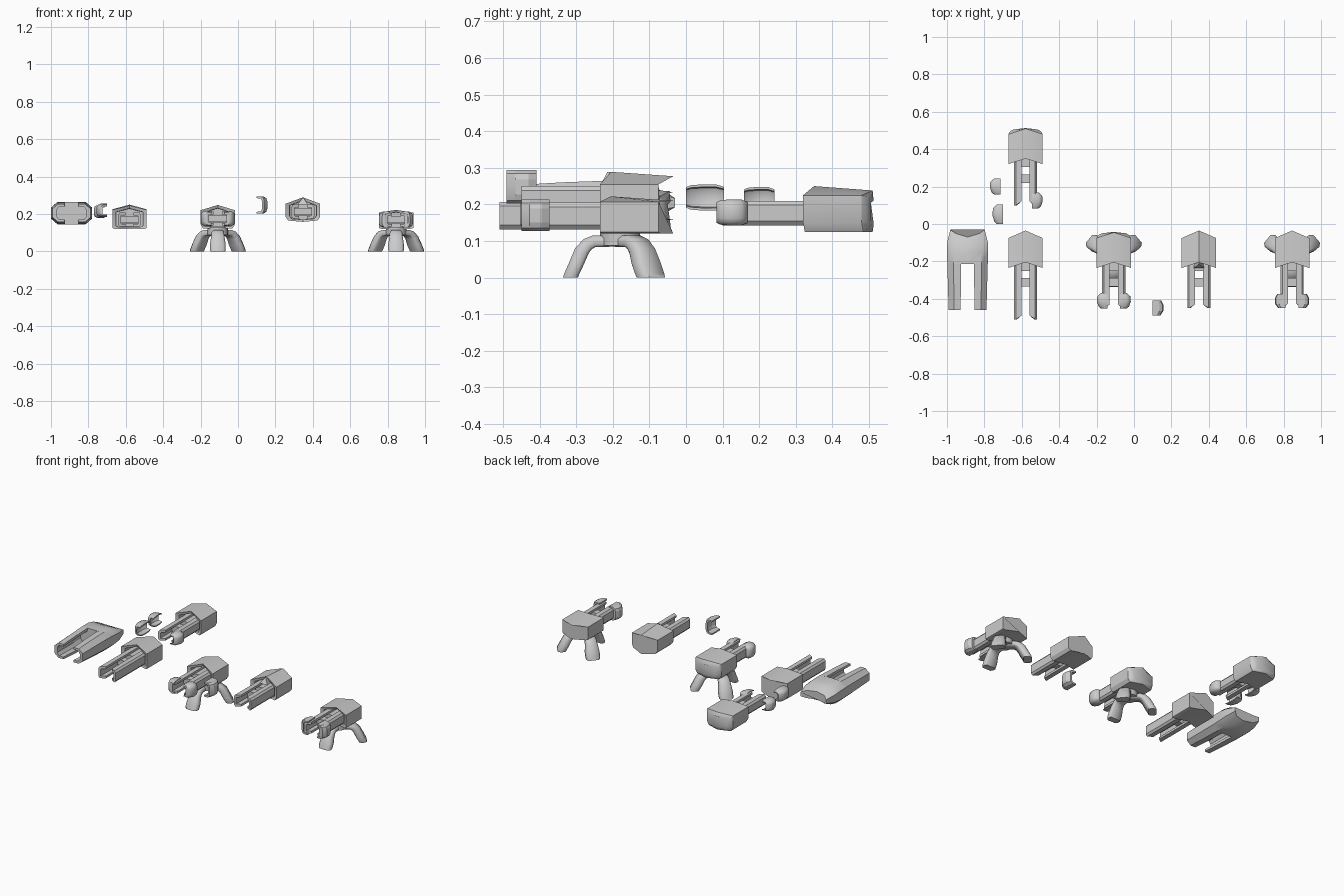
import bpy, bmesh, math
from mathutils import Vector

if "Cube" in bpy.data.objects:
    bpy.data.objects.remove(bpy.data.objects["Cube"])


def loft(name, rings, angle=20):
    """Skin a list of equal-length rings and cap both ends."""
    bm = bmesh.new()
    vs = [[bm.verts.new(p) for p in r] for r in rings]
    n = len(vs[0])
    for a, b in zip(vs, vs[1:]):
        for i in range(n):
            j = (i + 1) % n
            bm.faces.new((a[i], a[j], b[j], b[i]))
    bm.faces.new(vs[0])
    bm.faces.new(vs[-1])
    bmesh.ops.recalc_face_normals(bm, faces=bm.faces)
    me = bpy.data.meshes.new(name)
    bm.to_mesh(me)
    bm.free()
    ob = bpy.data.objects.new(name, me)
    bpy.context.collection.objects.link(ob)
    bpy.ops.object.select_all(action='DESELECT')
    ob.select_set(True)
    bpy.context.view_layer.objects.active = ob
    bpy.ops.object.shade_smooth_by_angle(angle=math.radians(angle))
    return ob


def box(name, x0, x1, y0, y1, z0, z1):
    sq = [(x0, z0), (x1, z0), (x1, z1), (x0, z1)]
    return loft(name, [[(x, y, z) for x, z in sq] for y in (y0, y1)])


def housing(name, cx, dy, bot, sh, top, low, rounded, w=.092, vbot=0):
    """Hollow-fronted body with a peaked roof and V-shaped ends."""
    half = [(0, top), (w, sh), (w, low), (w * .85, bot), (0, bot - vbot)]
    prof = half + [(-x, z) for x, z in half[-2:0:-1]]
    zc = (bot + sh) / 2

    def ring(y, v, s=1, drop=0, sz=None):
        sz = sz or s
        return [(cx + x * s, dy + y + v * (1 - abs(x) / w),
                 zc + ((z - drop if z > sh else z) - zc) * sz) for x, z in prof]
    rings = [ring(-.14, 0, .76), ring(-.225, .03, .78), ring(-.235, .03),
             ring(-.075, .03 if rounded else .04, 1, .012)]
    if rounded:
        rings += [ring(-.06, .016, .9, .014, .82), ring(-.05, .008, .72, .016, .6)]
    loft(name, rings, 30)


def prongs(name, cx, dy, z0, z1, tip):
    """Pair of inward-facing channel rails joined by two cross bars."""
    prof = [(.022, z0), (.052, z0), (.062, z0 + .012), (.062, z1 - .012), (.052, z1),
            (.022, z1), (.022, z1 - .014), (.046, z1 - .016), (.046, z0 + .016), (.022, z0 + .014)]
    for s, side in ((-1, "left"), (1, "right")):
        rings = [[(cx + s * x, dy + y + (.02 if x < .03 and y == tip else 0), z)
                  for x, z in prof] for y in (tip, -.14)]
        loft(f"{name}_{side}_rail", rings)
    zm = (z0 + z1) / 2
    box(f"{name}_front_bar", cx - .05, cx + .05, dy - .335, dy - .29, zm - .014, zm + .02)
    box(f"{name}_rear_bar", cx - .05, cx + .05, dy - .25, dy - .14, zm - .02, zm + .02)


def pad(name, x, y0, y1, zc, hz, side, rounded, w=.057):
    """C-shaped rail cap; x is the open edge, side the bulging direction."""
    half = [(0, 1), (.62, 1), (.9, .8), (1, .45)]
    inner = [(.72, .4), (.62, .72), (0, .8)]
    prof = half + [(a, -b) for a, b in half[::-1]] + \
        [(a, -b) for a, b in inner[::-1]] + inner
    if rounded:
        st = [(0, .6, .78), (.12, .82, .92), (.45, 1, 1), (.8, .95, .98), (1, .62, .8)]
    else:
        st = [(0, .7, 1), (.3, 1, 1), (.72, 1, 1), (1, .78, 1)]
    rings = [[(x + side * w * a * sx, y0 + (y1 - y0) * t, zc + hz * b * sz)
              for a, b in prof] for t, sx, sz in st]
    loft(name, rings, 45 if rounded else 15)


def tripod(name, cx):
    """Three bent legs on a round hub."""
    # outer r, z, inner r, z, half width
    path = [(0, .115, 0, .085, .03), (.065, .115, .058, .083, .032),
            (.09, .105, .068, .077, .034), (.113, .08, .076, .066, .036),
            (.13, .04, .09, .034, .042), (.143, .01, .102, .009, .042), (.146, 0, .105, 0, .04)]
    hub = Vector((cx, -.19, 0))
    for leg, ang, k in (("front", -90, 1), ("right", 40, 1.18), ("left", 140, 1.18)):
        a = math.radians(ang)
        d, t = Vector((math.cos(a), math.sin(a), 0)), Vector((-math.sin(a), math.cos(a), 0))
        rings = []
        for ro, zo, ri, zi, w in path:
            ring = []
            for u, v in ((-.7, 1), (.7, 1), (1, .7), (1, .2), (.8, 0), (-.8, 0), (-1, .2), (-1, .7)):
                r, z = ri + (ro - ri) * v, zi + (zo - zi) * v
                ring.append(hub + d * r * k + t * u * w + Vector((0, 0, z)))
            rings.append(ring)
        loft(f"{name}_{leg}_leg", rings, 50)
    loft(f"{name}_hub", [[(cx + .055 * math.cos(i * math.pi / 8),
                           -.18 + .055 * math.sin(i * math.pi / 8), z) for i in range(16)]
                         for z in (.088, .13)], 40)


# Plain body with long rails
housing("long_body", -.58, 0, .12, .222, .246, .125, False)
prongs("long_body", -.58, 0, .132, .207, -.51)

# Rounded body at the back, one cap fitted
housing("rear_body", -.58, .555, .125, .225, .25, .15, True)
prongs("rear_body", -.58, .555, .143, .21, -.455)
pad("rear_body_cap", -.545, .083, .168, .178, .036, 1, True)

# Rounded turret on legs
housing("round_turret", -.108, 0, .122, .22, .248, .145, True)
prongs("round_turret", -.108, 0, .138, .212, -.45)
tripod("round_turret", -.108)

# Raised body with sharp keel and ridge
housing("raised_body", .347, 0, .165, .255, .289, .185, False, vbot=.007)
prongs("raised_body", .347, 0, .175, .25, -.45)
# brow wedge over the roof ridge
loft("raised_body_brow", [[(.347 - .028, -.235, .25), (.347 + .028, -.235, .25), (.347, -.215, .289)],
                          [(.346, -.09, .26), (.348, -.09, .26), (.347, -.09, .276)]])

# Angular turret on legs
housing("flat_turret", .845, 0, .12, .207, .222, .125, False)
prongs("flat_turret", .845, 0, .132, .205, -.445)
tripod("flat_turret", .845)

# Rail caps on both turrets
for s, side in ((-1, "left"), (1, "right")):
    pad(f"round_turret_{side}_cap", -.108 + s * .034, -.452, -.37, .175, .042, s, True)
    pad(f"flat_turret_{side}_cap", .845 + s * .034, -.45, -.373, .17, .043, s, False)

# Loose caps
pad("loose_cap_square", .1, -.49, -.408, .248, .046, 1, False)
pad("loose_cap_round_a", -.714, .158, .242, .213, .035, -1, True)
pad("loose_cap_round_b", -.7, 0, .104, .219, .036, -1, True)

# Forked shell: concave-backed hull and two channel arms
cx, zc = -.89, .205
hull = [(.0, .06), (.075, .06), (.108, .03), (.108, -.03), (.075, -.06), (0, -.06)]
hull += [(-x, z) for x, z in hull[-2:0:-1]]
rings = []
for y, sx, sz, horn in ((-.215, 1, 1, 0), (-.15, 1.02, .98, 0), (-.105, 1, .8, .01), (-.07, .85, .42, .04)):
    rings.append([(cx + x * sx, y + horn * (abs(x) / .108) ** 2, zc + z * sz) for x, z in hull])
loft("fork_hull", rings, 40)
arm = [(.035, .06), (.075, .06), (.108, .03), (.108, -.03), (.075, -.06), (.035, -.06),
       (.035, -.042), (.07, -.042), (.085, -.02), (.085, .02), (.07, .042), (.035, .042)]
for s, side in ((-1, "left"), (1, "right")):
    loft(f"fork_{side}_arm", [[(cx + s * (x * k + o), y, zc + z * kz) for x, z in arm]
                              for y, k, o, kz in ((-.46, .88, .006, .8), (-.34, .94, .003, .92), (-.21, 1, 0, 1))], 25)
